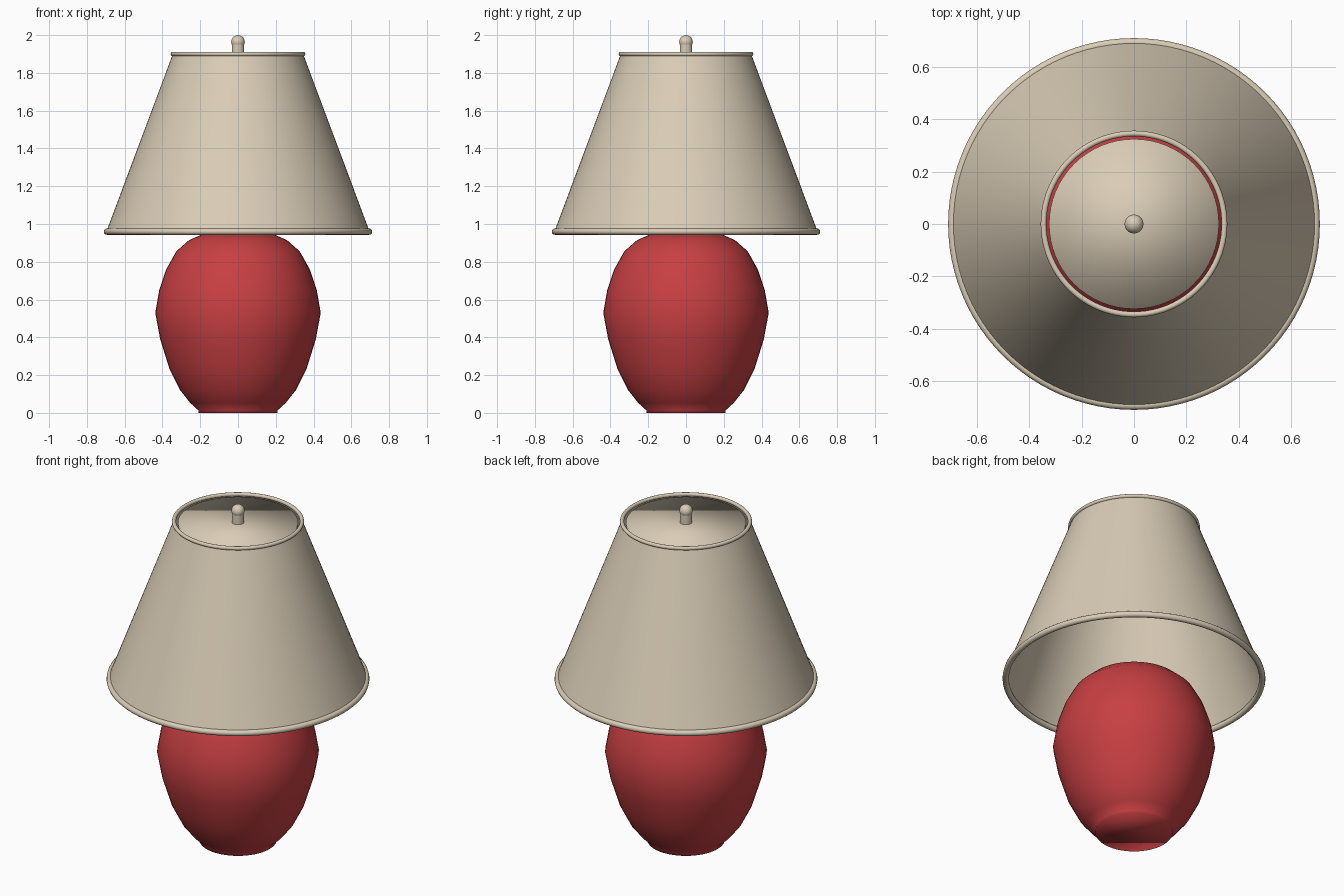
import bpy, bmesh, math

if "Cube" in bpy.data.objects:
    bpy.data.objects.remove(bpy.data.objects["Cube"])


def material(name, rgb):
    m = bpy.data.materials.new(name)
    m.diffuse_color = (*rgb, 1)
    m.use_nodes = True
    m.node_tree.nodes["Principled BSDF"].inputs["Base Color"].default_value = m.diffuse_color
    return m


CREAM = material("cream", (0.70, 0.61, 0.47))
RED = material("red", (0.57, 0.05, 0.055))


def lathe(name, profile, mat, segs=64, closed=False, caps=False, angle=None):
    """Revolve a list of (radius, z) points, from bottom to top on the outside."""
    bm = bmesh.new()
    rings = []
    for r, z in profile:
        if r < 1e-6:
            rings.append([bm.verts.new((0, 0, z))] * segs)
        else:
            rings.append([bm.verts.new((r * math.cos(2 * math.pi * i / segs),
                                        r * math.sin(2 * math.pi * i / segs), z))
                          for i in range(segs)])
    pairs = list(zip(rings, rings[1:]))
    if closed:
        pairs.append((rings[-1], rings[0]))
    for a, b in pairs:
        for i in range(segs):
            j = (i + 1) % segs
            quad = dict.fromkeys((a[i], a[j], b[j], b[i]))
            bm.faces.new(list(quad))
    if caps:
        if profile[0][0] > 1e-6:
            bm.faces.new(rings[0][::-1])
        if profile[-1][0] > 1e-6:
            bm.faces.new(rings[-1])
    me = bpy.data.meshes.new(name)
    bm.to_mesh(me)
    bm.free()
    me.materials.append(mat)
    for p in me.polygons:
        p.use_smooth = True
    ob = bpy.data.objects.new(name, me)
    bpy.context.collection.objects.link(ob)
    if angle:
        bpy.ops.object.select_all(action='DESELECT')
        ob.select_set(True)
        bpy.context.view_layer.objects.active = ob
        bpy.ops.object.shade_smooth_by_angle(angle=math.radians(angle))
    return ob


def ring(name, major, z, minor, mat):
    """Round trim ring."""
    n = 12
    pts = [(major + minor * math.cos(2 * math.pi * i / n),
            z + minor * math.sin(2 * math.pi * i / n)) for i in range(n)]
    return lathe(name, pts, mat, 96, closed=True)


# Rounded ceramic body with a small foot and a short neck
lathe("lamp_body", [(0.21, 0), (0.21, 0.014), (0.253, 0.053), (0.306, 0.12),
                    (0.362, 0.23), (0.412, 0.39), (0.438, 0.53), (0.417, 0.65),
                    (0.38, 0.76), (0.327, 0.855), (0.259, 0.915), (0.185, 0.947),
                    (0.075, 0.96), (0.07, 0.98), (0, 0.985)], RED, 48, caps=True)

# Tapered shade with trim rings
lathe("shade", [(0.697, 0.96), (0.345, 1.90)], CREAM, 96)
ring("shade_bottom_trim", 0.694, 0.96, 0.017, CREAM)
ring("shade_top_trim", 0.346, 1.90, 0.011, CREAM)

# Thin disc closing the top of the shade
lathe("top_disc", [(0.325, 1.88), (0.325, 1.895)], CREAM, 64, caps=True)

# Finial: short stem and ball
lathe("finial_stem", [(0.033, 1.89), (0.033, 1.95)], CREAM, 32, caps=True, angle=40)
ball = [(0.036 * math.sin(math.pi * i / 12), 1.964 - 0.036 * math.cos(math.pi * i / 12))
        for i in range(13)]
lathe("finial_ball", ball, CREAM, 32)
